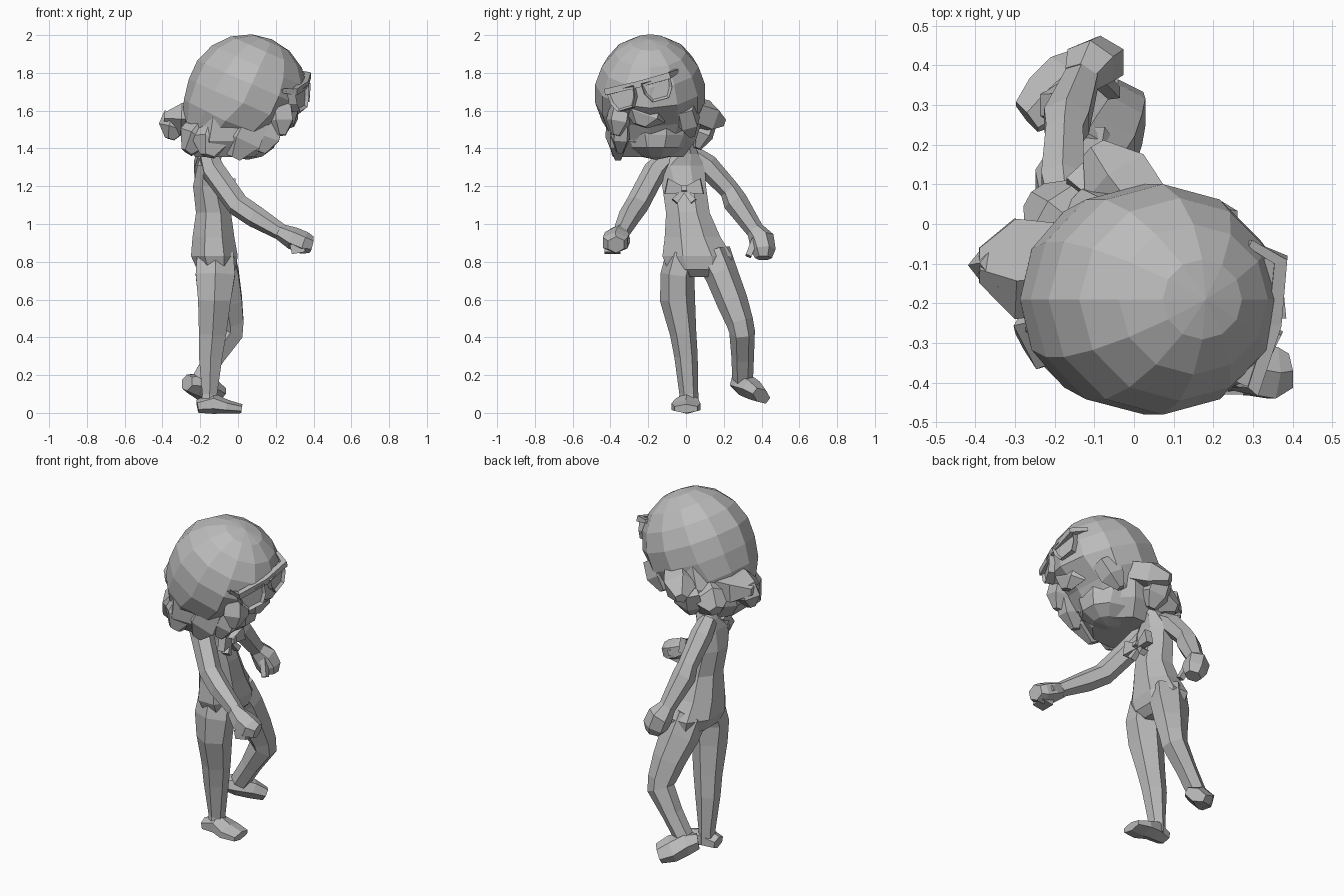
import bpy
import bmesh
import math
from mathutils import Vector, Matrix

default_cube = bpy.data.objects.get("Cube")
if default_cube:
    bpy.data.objects.remove(default_cube, do_unlink=True)

# One plain clay colour for the whole figure
clay = bpy.data.materials.new("clay_grey")
clay.use_nodes = True
colour = (.5, .5, .5, 1)
clay.diffuse_color = colour
clay.node_tree.nodes["Principled BSDF"].inputs["Base Color"].default_value = colour


def finish(name, bm):
    """Turn a bmesh into a flat shaded object."""
    bmesh.ops.recalc_face_normals(bm, faces=bm.faces)
    mesh = bpy.data.meshes.new(name)
    bm.to_mesh(mesh)
    bm.free()
    mesh.materials.append(clay)
    obj = bpy.data.objects.new(name, mesh)
    bpy.context.collection.objects.link(obj)
    return obj


def loft(name, sections, sides=6, level=False):
    """Skin elliptical rings (x, y, z, radius a, radius b) along a path."""
    bm = bmesh.new()
    points = [Vector(s[:3]) for s in sections]
    rings = []
    last = len(points) - 1
    for i, section in enumerate(sections):
        tangent = (points[min(i + 1, last)] - points[max(i - 1, 0)]).normalized()
        if level:
            tangent = Vector((0, 0, -1))
        axis = Vector((1, 0, 0))
        if abs(tangent.x) > .85:
            axis = Vector((0, 1, 0))
        side = (axis - tangent * axis.dot(tangent)).normalized()
        other = tangent.cross(side)
        ring = []
        for k in range(sides):
            angle = math.tau * (k + .5) / sides
            offset = side * math.cos(angle) * section[3] + other * math.sin(angle) * section[4]
            ring.append(bm.verts.new(points[i] + offset))
        rings.append(ring)
    for lower, upper in zip(rings, rings[1:]):
        for k in range(sides):
            n = (k + 1) % sides
            bm.faces.new((lower[k], lower[n], upper[n], upper[k]))
    bm.faces.new(rings[0])
    bm.faces.new(rings[-1])
    return finish(name, bm)


def ball(centre, radii, segments, rings, tilt=0):
    """Low-poly ellipsoid with its pole tipped towards the face."""
    bm = bmesh.new()
    bmesh.ops.create_uvsphere(bm, u_segments=segments, v_segments=rings, radius=1)
    bmesh.ops.rotate(bm, verts=bm.verts, matrix=Matrix.Rotation(tilt, 3, "Y"))
    bmesh.ops.scale(bm, verts=bm.verts, vec=radii)
    bmesh.ops.translate(bm, verts=bm.verts, vec=centre)
    return bm


def lock(name, root, tip, width, thick):
    """Angular hair lock: full in the middle, pointed at the tip."""
    root, tip = Vector(root), Vector(tip)
    sections = []
    for t, fullness in ((0, .9), (.55, 1), (1, .35)):
        sections.append((*root.lerp(tip, t), width * fullness, thick * fullness))
    loft(name, sections, sides=5)


# Hair cap: a tilted ball, its lower front pulled back to open up the face,
# its lower back dropped straight down
cap = ball((.05, -.19, 1.69), (.32, .295, .315), 12, 9, math.radians(24))
for v in cap.verts:
    if v.co.z < 1.72 and v.co.x < .0:
        v.co.x = v.co.x - (1.72 - v.co.z) * .3
    if v.co.z < 1.56 and v.co.x > -.02:
        v.co.x = v.co.x * .75
        v.co.z = max(v.co.z, 1.44)
finish("hair_cap", cap)

# Hair mass behind the face, gathered in at the neck
loft("back_hair", [
    (.0, -.18, 1.68, .24, .27), (-.035, -.165, 1.56, .255, .275),
    (-.06, -.18, 1.44, .24, .25), (-.07, -.18, 1.355, .17, .18)], sides=8, level=True)

# Face: a smaller ball with a pointed chin
face = ball((.03, -.16, 1.51), (.19, .19, .17), 10, 7)
for v in face.verts:
    if v.co.z < 1.45:
        v.co.x = v.co.x + .02
finish("face", face)

# Hair locks around the back and sides, then the fringe
lock("back_flip", (-.19, -.1, 1.55), (-.39, -.1, 1.56), .14, .09)
lock("back_flip_tail", (-.32, -.1, 1.58), (-.36, -.11, 1.45), .08, .07)
lock("left_flip", (.03, .02, 1.6), (-.1, .19, 1.54), .1, .09)
lock("left_flip_tail", (-.09, .12, 1.56), (-.07, .06, 1.4), .09, .06)
lock("left_back_lock", (-.12, -.03, 1.53), (-.25, .07, 1.46), .12, .1)
lock("right_back_lock", (-.16, -.25, 1.54), (-.27, -.28, 1.38), .1, .11)
lock("right_lock", (-.11, -.31, 1.54), (-.16, -.37, 1.36), .12, .08)
lock("right_cheek_lock", (.08, -.36, 1.56), (-.02, -.36, 1.35), .12, .07)
lock("jaw_lock", (.18, -.34, 1.56), (.12, -.35, 1.38), .09, .06)
lock("fringe_right", (.22, -.34, 1.63), (.23, -.37, 1.47), .08, .07)
lock("fringe_middle", (.26, -.2, 1.64), (.28, -.24, 1.52), .06, .12)
lock("fringe_left", (.21, -.01, 1.62), (.12, .03, 1.47), .08, .07)

# Glasses: a bar wrapped round the forehead and two framed lenses
loft("glasses_bar", [
    (.2, -.42, 1.71, .015, .015), (.3, -.42, 1.7, .024, .024),
    (.355, -.25, 1.74, .024, .024), (.37, -.09, 1.785, .024, .024),
    (.29, -.05, 1.81, .015, .015)], sides=4)


def lens(name, centre, yaw):
    bm = bmesh.new()
    outline = ((-.08, .05), (.08, .05), (.075, -.01), (.045, -.06), (-.045, -.06), (-.075, -.01))
    front = bm.faces.new([bm.verts.new((.02, y, z)) for y, z in outline])
    body = bmesh.ops.extrude_face_region(bm, geom=[front])
    back = [g for g in body["geom"] if isinstance(g, bmesh.types.BMVert)]
    bmesh.ops.translate(bm, verts=back, vec=(-.05, 0, 0))
    front.normal_update()
    bmesh.ops.inset_individual(bm, faces=[front], thickness=.014, depth=0)
    bmesh.ops.translate(bm, verts=front.verts, vec=(-.015, 0, 0))
    turn = Matrix.Rotation(yaw, 4, "Z") @ Matrix.Rotation(.26, 4, "X")
    bmesh.ops.transform(bm, verts=bm.verts, matrix=Matrix.Translation(centre) @ turn)
    finish(name, bm)


lens("right_lens", (.325, -.33, 1.665), -.45)
lens("left_lens", (.355, -.15, 1.715), .1)

# Torso from neck to hips
loft("torso", [
    (-.1, -.02, 1.46, .05, .06), (-.14, .0, 1.37, .06, .07),
    (-.155, -.03, 1.31, .065, .14), (-.155, -.01, 1.2, .09, .125),
    (-.13, .01, 1.06, .1, .125), (-.13, .035, .93, .12, .16),
    (-.125, .06, .83, .134, .2), (-.115, .07, .76, .11, .18),
    (-.11, .07, .72, .06, .1)], sides=8, level=True)

# Chest bow: two flared wings, a knot and two tails
knot = Vector((-.045, -.01, 1.18))
for label, sign in (("right", -1), ("left", 1)):
    wing = knot + Vector((.01, sign * .095, .02))
    loft(label + "_bow_wing", [(*knot, .025, .02), (*wing, .03, .06)], sides=4)
    tail = knot + Vector((.01, sign * .05, -.06))
    loft(label + "_bow_tail", [(*knot, .012, .012), (*tail, .03, .025)], sides=4)
loft("bow_knot", [(-.07, -.01, 1.18, .02, .02), (-.01, -.01, 1.19, .02, .02)], sides=4)

# Arms, each with a fist, curled fingers and thumb
loft("right_arm", [
    (-.16, -.08, 1.37, .05, .05), (-.13, -.165, 1.28, .065, .062),
    (.0, -.26, 1.1, .062, .062), (.09, -.3, 1.04, .06, .058),
    (.24, -.345, .95, .043, .043)])
loft("right_fist", [
    (.22, -.35, .96, .043, .043), (.29, -.365, .925, .075, .06),
    (.35, -.375, .9, .075, .06), (.39, -.37, .89, .05, .045)])
loft("right_fingers", [(.35, -.39, .88, .06, .04), (.28, -.39, .865, .06, .035)], sides=4)
loft("right_thumb", [(.25, -.33, .94, .025, .025), (.33, -.31, .91, .02, .02)], sides=4)
loft("left_arm", [
    (-.17, .03, 1.37, .05, .05), (-.18, .11, 1.31, .062, .062),
    (-.175, .23, 1.18, .054, .054), (-.17, .26, 1.12, .066, .066),
    (-.13, .37, .96, .047, .047)])
loft("left_fist", [
    (-.135, .365, .97, .047, .047), (-.11, .4, .92, .072, .068),
    (-.085, .41, .86, .072, .065), (-.075, .41, .82, .05, .045)])
loft("left_thumb", [(-.09, .37, .93, .025, .025), (-.05, .33, .83, .022, .022)], sides=4)

# Standing leg and flat foot
loft("right_leg", [
    (-.12, -.015, .84, .11, .09), (-.12, -.045, .73, .12, .09),
    (-.125, -.045, .6, .1, .093), (-.135, -.015, .42, .083, .07),
    (-.145, .0, .3, .072, .062), (-.15, .015, .1, .045, .05), (-.15, .01, .03, .05, .055)])
loft("right_foot", [
    (-.215, .0, .035, .05, .035), (-.13, .005, .05, .068, .055),
    (-.06, .0, .033, .088, .037), (.02, .0, .022, .07, .024)])

# Stepping leg, bent at the knee, with the heel raised
loft("left_leg", [
    (-.12, .14, .84, .11, .1), (-.095, .19, .73, .115, .088),
    (-.06, .245, .59, .095, .083), (-.04, .285, .48, .08, .072),
    (-.04, .297, .43, .08, .068), (-.12, .3, .3, .06, .06), (-.195, .3, .18, .055, .055)])
loft("left_foot", [
    (-.27, .27, .16, .05, .045), (-.22, .31, .15, .075, .062),
    (-.16, .36, .12, .085, .055), (-.1, .4, .09, .065, .038)])
